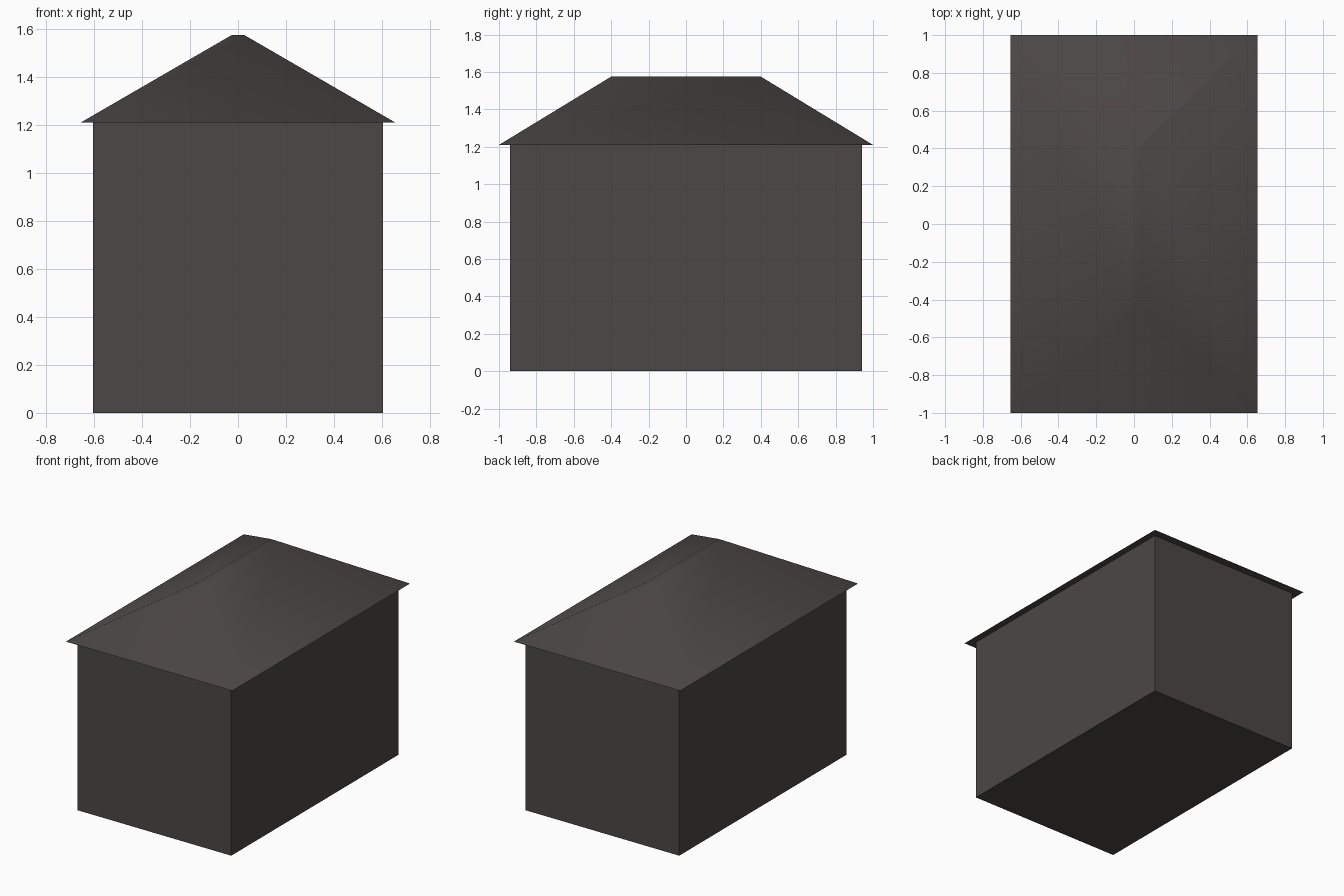
import bpy, bmesh

if "Cube" in bpy.data.objects:
    bpy.data.objects.remove(bpy.data.objects["Cube"])

# One flat dark warm grey for the whole building
grey = bpy.data.materials.new("dark warm grey")
grey.diffuse_color = (0.072, 0.063, 0.061, 1)
grey.use_nodes = True
grey.node_tree.nodes["Principled BSDF"].inputs["Base Color"].default_value = grey.diffuse_color


def frustum(name, bottom, top, z0, z1):
    """Block with rectangular bottom and top, given as half sizes (x, y)."""
    bm = bmesh.new()
    rings = []
    for (hx, hy), z in ((bottom, z0), (top, z1)):
        rings.append([bm.verts.new((sx * hx, sy * hy, z))
                      for sx, sy in ((-1, -1), (1, -1), (1, 1), (-1, 1))])
    low, high = rings
    bm.faces.new(low[::-1])
    bm.faces.new(high)
    for i in range(4):
        j = (i + 1) % 4
        bm.faces.new((low[i], low[j], high[j], high[i]))
    bmesh.ops.recalc_face_normals(bm, faces=bm.faces)
    mesh = bpy.data.meshes.new(name)
    bm.to_mesh(mesh)
    bm.free()
    mesh.materials.append(grey)
    obj = bpy.data.objects.new(name, mesh)
    bpy.context.collection.objects.link(obj)
    return obj


# Plain box walls
frustum("walls", (0.605, 0.94), (0.605, 0.94), 0, 1.21)

# Hipped roof with a narrow flat ridge, softly shaded above a sharp eave
roof = frustum("hipped_roof", (0.655, 1.0), (0.025, 0.40), 1.21, 1.575)
for face in roof.data.polygons:
    face.use_smooth = face.normal.z > 0
for edge in roof.data.edges:
    edge.use_edge_sharp = all(roof.data.vertices[v].co.z < 1.3 for v in edge.vertices)
